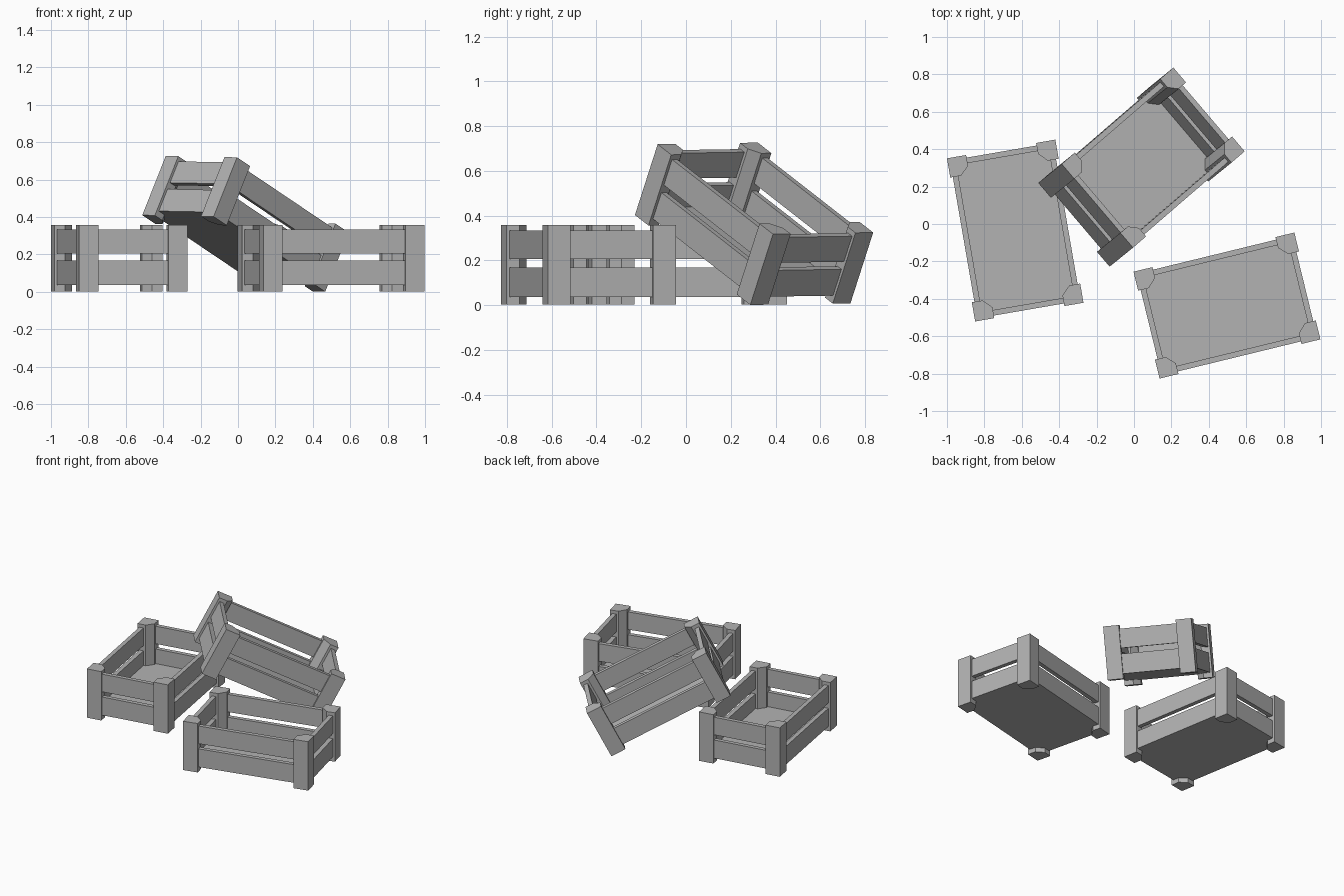
import bpy, bmesh
from math import radians
from mathutils import Matrix, Euler, Vector

cube = bpy.data.objects.get("Cube")
if cube:
    bpy.data.objects.remove(cube, do_unlink=True)

LENGTH, WIDTH, HEIGHT = 0.885, 0.588, 0.355
POST, CHAMFER = 0.104, 0.045
INSET, THICK = 0.014, 0.03          # plank setback from posts, plank thickness

mat = bpy.data.materials.new("grey_wood")
mat.use_nodes = True
grey = (0.45, 0.45, 0.45, 1)
mat.diffuse_color = grey
mat.node_tree.nodes["Principled BSDF"].inputs["Base Color"].default_value = grey


def finish(name, bm, matrix):
    bmesh.ops.recalc_face_normals(bm, faces=bm.faces)
    mesh = bpy.data.meshes.new(name)
    bm.to_mesh(mesh)
    bm.free()
    mesh.materials.append(mat)
    obj = bpy.data.objects.new(name, mesh)
    obj.matrix_world = matrix
    bpy.context.collection.objects.link(obj)


def box(name, center, size, matrix):
    bm = bmesh.new()
    bmesh.ops.create_cube(bm, size=1)
    bmesh.ops.scale(bm, vec=size, verts=bm.verts)
    bmesh.ops.translate(bm, vec=center, verts=bm.verts)
    finish(name, bm, matrix)


def post(name, sx, sy, matrix):
    # Square post whose inner corner is cut off
    inner = POST - CHAMFER
    profile = [(0, 0), (POST, 0), (POST, inner), (inner, POST), (0, POST)]
    bm = bmesh.new()
    verts = [bm.verts.new((sx * (LENGTH / 2 - u), sy * (WIDTH / 2 - v), -HEIGHT / 2))
             for u, v in profile]
    face = bm.faces.new(verts)
    top = bmesh.ops.extrude_face_region(bm, geom=[face])["geom"]
    bmesh.ops.translate(bm, vec=(0, 0, HEIGHT),
                        verts=[g for g in top if isinstance(g, bmesh.types.BMVert)])
    finish(name, bm, matrix)


def crate(prefix, location, rotation):
    m = Matrix.Translation(Vector(location)) @ Euler([radians(a) for a in rotation]).to_matrix().to_4x4()
    # Corner posts
    for sx, end in ((-1, "rear"), (1, "front")):
        for sy, side in ((-1, "right"), (1, "left")):
            post(f"{prefix}_post_{end}_{side}", sx, sy, m)
    # Two rows of slats on all four sides
    off = INSET + THICK / 2
    for row, low, high in (("lower", 0.033, 0.165), ("upper", 0.203, 0.331)):
        z, h = (low + high - HEIGHT) / 2, high - low
        for s, side in ((-1, "a"), (1, "b")):
            box(f"{prefix}_{row}_long_slat_{side}", (0, s * (WIDTH / 2 - off), z),
                (LENGTH - POST, THICK, h), m)
            box(f"{prefix}_{row}_end_slat_{side}", (s * (LENGTH / 2 - off), 0, z),
                (THICK, WIDTH - POST, h), m)
    # Floor board, flush with the underside of the lower slats
    gap = 2 * (INSET + THICK)
    box(f"{prefix}_floor", (0, 0, 0.046 - HEIGHT / 2), (LENGTH - gap, WIDTH - gap, 0.026), m)


ground = HEIGHT / 2 + 0.003
crate("left_crate", (-0.635, -0.035, ground), (0, 0, 99.8))
crate("right_crate", (0.497, -0.436, ground), (0, 0, 13.7))
crate("leaning_crate", (0.04, 0.304, 0.364), (0.8, 27, 40.8))
